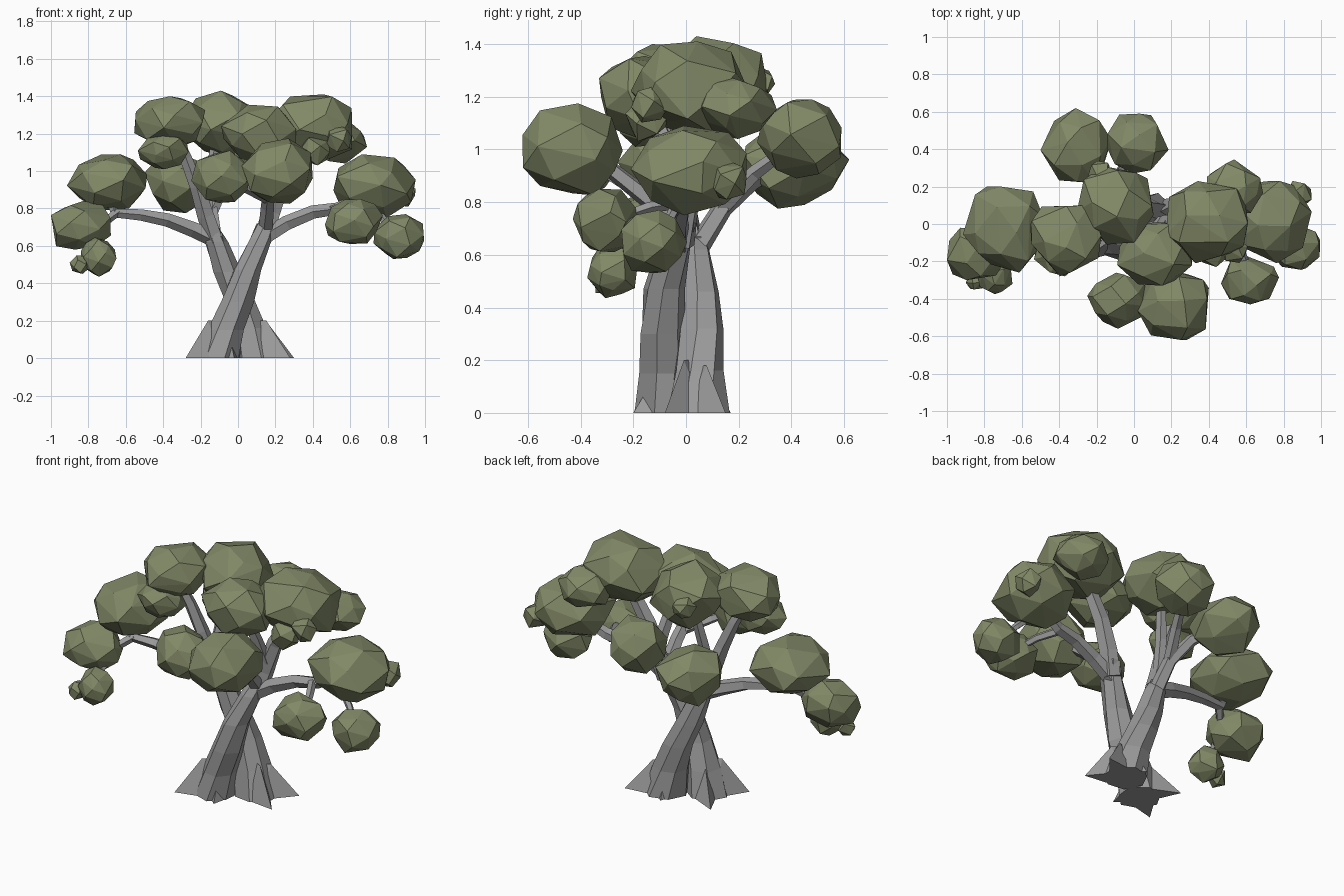
import bpy, bmesh, math, random
from mathutils import Vector

random.seed(7)

cube = bpy.data.objects.get("Cube")
if cube:
    bpy.data.objects.remove(cube)


def material(name, rgb):
    m = bpy.data.materials.new(name)
    m.use_nodes = True
    m.diffuse_color = (*rgb, 1)
    m.node_tree.nodes["Principled BSDF"].inputs["Base Color"].default_value = (*rgb, 1)
    return m


bark = material("grey_bark", (0.33, 0.33, 0.33))
leaf = material("olive_leaves", (0.22, 0.25, 0.135))


def finish(bm, name, mat):
    bmesh.ops.recalc_face_normals(bm, faces=bm.faces)
    mesh = bpy.data.meshes.new(name)
    bm.to_mesh(mesh)
    bm.free()
    mesh.materials.append(mat)
    obj = bpy.data.objects.new(name, mesh)
    bpy.context.collection.objects.link(obj)


def hull(name, points, mat):
    bm = bmesh.new()
    verts = [bm.verts.new(p) for p in points]
    bmesh.ops.convex_hull(bm, input=verts)
    loose = [v for v in bm.verts if not v.link_faces]
    bmesh.ops.delete(bm, geom=loose, context='VERTS')
    finish(bm, name, mat)


def tube(name, path, sides, level=False, wobble=0.0):
    """Faceted limb through (x, y, z, radius) points; level keeps rings horizontal."""
    bm = bmesh.new()
    pts = [Vector(p[:3]) for p in path]
    rings = []
    for i, p in enumerate(pts):
        along = pts[min(i + 1, len(pts) - 1)] - pts[max(i - 1, 0)]
        along = Vector((0, 0, 1)) if level else along.normalized()
        u = along.cross(Vector((0, 1, 0))).normalized()
        v = along.cross(u)
        ring = []
        for k in range(sides):
            a = math.tau * k / sides + 0.12 * i
            r = path[i][3] * (1 + random.uniform(-wobble, wobble))
            ring.append(bm.verts.new(p + (u * math.cos(a) + v * math.sin(a)) * r))
        rings.append(ring)
    for low, high in zip(rings, rings[1:]):
        for k in range(sides):
            n = (k + 1) % sides
            bm.faces.new((low[k], low[n], high[n], high[k]))
    bm.faces.new(rings[0])
    bm.faces.new(rings[-1])
    finish(bm, name, bark)


def clump(name, centre, radii, count=23):
    """Angular leaf mass: hull of scattered points fitted to the given radii."""
    spin = random.uniform(0, math.tau)
    pts = []
    for i in range(count):
        z = 1 - 2 * (i + 0.5) / count
        a = spin + i * 2.39996 + random.uniform(-0.25, 0.25)
        r = math.sqrt(1 - z * z)
        pts.append(Vector((r * math.cos(a), r * math.sin(a), z)) * random.uniform(0.92, 1.08))
    for axis in range(3):
        lo = min(p[axis] for p in pts)
        hi = max(p[axis] for p in pts)
        for p in pts:
            p[axis] = centre[axis] + radii[axis] * (2 * (p[axis] - lo) / (hi - lo) - 1)
    hull(name, pts, leaf)


# Two trunks that cross over each other
tube("front_trunk", [(-.1, -.07, 0, .125), (-.06, -.08, .15, .105), (-.01, -.09, .3, .09),
                     (.05, -.08, .47, .08), (.12, -.04, .64, .065), (.15, -.01, .72, .055)],
     7, True, .1)
tube("rear_trunk", [(.1, .04, 0, .12), (.06, .05, .16, .1), (0, .06, .32, .085),
                    (-.06, .05, .46, .075), (-.12, .03, .62, .062), (-.15, .02, .7, .05)],
     7, True, .1)

# Roots: sharp wedges running out from the trunks along the ground
for label, tip, foot, height in [("front_left", (.28, -.08), (.12, .01), .2),
                                 ("rear_left", (.3, .15), (.13, .06), .18),
                                 ("front_right", (-.28, -.2), (-.13, -.09), .2),
                                 ("rear_right", (-.24, .11), (-.1, -.03), .17),
                                 ("front", (-.02, -.2), (-.06, -.08), .16),
                                 ("rear", (.05, .17), (.08, .06), .16)]:
    tip, foot = Vector((*tip, 0)), Vector((*foot, 0))
    side = (tip - foot).cross(Vector((0, 0, 1))).normalized() * .075
    ridge = foot.lerp(tip, .2) + Vector((0, 0, height))
    hull("root_" + label, [tip, foot + side, foot - side, ridge, foot + Vector((0, 0, height))], bark)

# Branches
tube("branch_left_top", [(.14, -.02, .64, .055), (.18, 0, .78, .052),
                         (.24, .01, .95, .045), (.36, .02, 1.15, .035)], 5)
tube("branch_left", [(.12, -.03, .63, .045), (.26, -.03, .72, .042), (.4, -.02, .78, .038),
                     (.53, -.01, .8, .034), (.7, .02, .88, .025)], 5)
tube("branch_left_low", [(.5, -.01, .8, .025), (.57, -.14, .78, .022), (.62, -.26, .74, .018)], 5)
tube("branch_left_tip", [(.66, 0, .86, .024), (.78, -.06, .74, .02), (.85, -.11, .66, .016)], 5)
tube("branch_front", [(.15, -.02, .68, .042), (.16, -.14, .81, .038),
                      (.17, -.28, .92, .033), (.2, -.42, 1, .025)], 5)
tube("branch_front_fork", [(.16, -.2, .85, .028), (.04, -.3, .91, .025), (-.08, -.4, .97, .02)], 5)
tube("branch_middle", [(.19, 0, .8, .04), (.16, -.06, .98, .034), (.12, -.13, 1.16, .028)], 5)
tube("branch_right_top", [(-.1, .03, .56, .055), (-.17, .0, .76, .048),
                          (-.22, -.03, .92, .04), (-.28, -.05, 1.07, .034), (-.34, -.08, 1.2, .028)], 5)
tube("branch_right_middle", [(-.17, .01, .76, .036), (-.15, .05, .95, .032), (-.11, .1, 1.2, .025)], 5)
tube("branch_right", [(-.1, .03, .63, .05), (-.24, .01, .69, .044), (-.38, -.02, .74, .038),
                      (-.52, -.04, .765, .032), (-.66, -.06, .775, .028), (-.7, -.05, .88, .022)], 5)
tube("branch_right_tip", [(-.65, -.06, .78, .026), (-.73, -.14, .71, .022), (-.75, -.25, .58, .016)], 5)
tube("branch_rear", [(-.12, .04, .62, .045), (-.14, .14, .78, .04),
                     (-.2, .25, .88, .035), (-.3, .4, .95, .026)], 5)
tube("branch_rear_fork", [(-.14, .13, .77, .035), (-.08, .26, .91, .03), (0, .42, 1.03, .022)], 5)

# Large leaf clumps: centre and radii
for name, centre, radii in [
        ("leaves_right", (-.7, -.03, .94), (.215, .23, .15)),
        ("leaves_right_low", (-.84, -.16, .71), (.16, .14, .13)),
        ("leaves_right_hanging", (-.745, -.28, .54), (.095, .095, .105)),
        ("leaves_left", (.73, .01, .92), (.22, .22, .17)),
        ("leaves_left_low", (.62, -.3, .73), (.155, .13, .12)),
        ("leaves_left_tip", (.86, -.12, .65), (.135, .125, .12)),
        ("leaves_top_left", (.39, .01, 1.23), (.22, .22, .18)),
        ("leaves_top_left_rear", (.54, .2, 1.16), (.15, .145, .12)),
        ("leaves_top_right", (-.365, -.09, 1.26), (.19, .19, .14)),
        ("leaves_top_right_low", (-.4, -.16, 1.11), (.135, .12, .1)),
        ("leaves_top", (-.1, .1, 1.25), (.205, .21, .18)),
        ("leaves_top_front", (.11, -.16, 1.2), (.2, .17, .155)),
        ("leaves_front_left", (.21, -.43, 1), (.19, .19, .175)),
        ("leaves_front_right", (-.09, -.41, .97), (.16, .15, .14)),
        ("leaves_rear_right", (-.31, .42, .94), (.19, .2, .165)),
        ("leaves_rear_left", (.02, .43, 1.04), (.165, .16, .15))]:
    clump(name, centre, radii)

# Small leaf tufts
for name, centre, r in [("tuft_right_hanging", (-.85, -.3, .5), .05),
                        ("tuft_left", (.88, .16, .88), .07),
                        ("tuft_top_left", (.54, -.14, 1.17), .068),
                        ("tuft_top_left_low", (.41, -.15, 1.11), .08),
                        ("tuft_rear", (-.19, .28, 1.26), .058)]:
    clump(name, centre, (r, r, r), 13)
